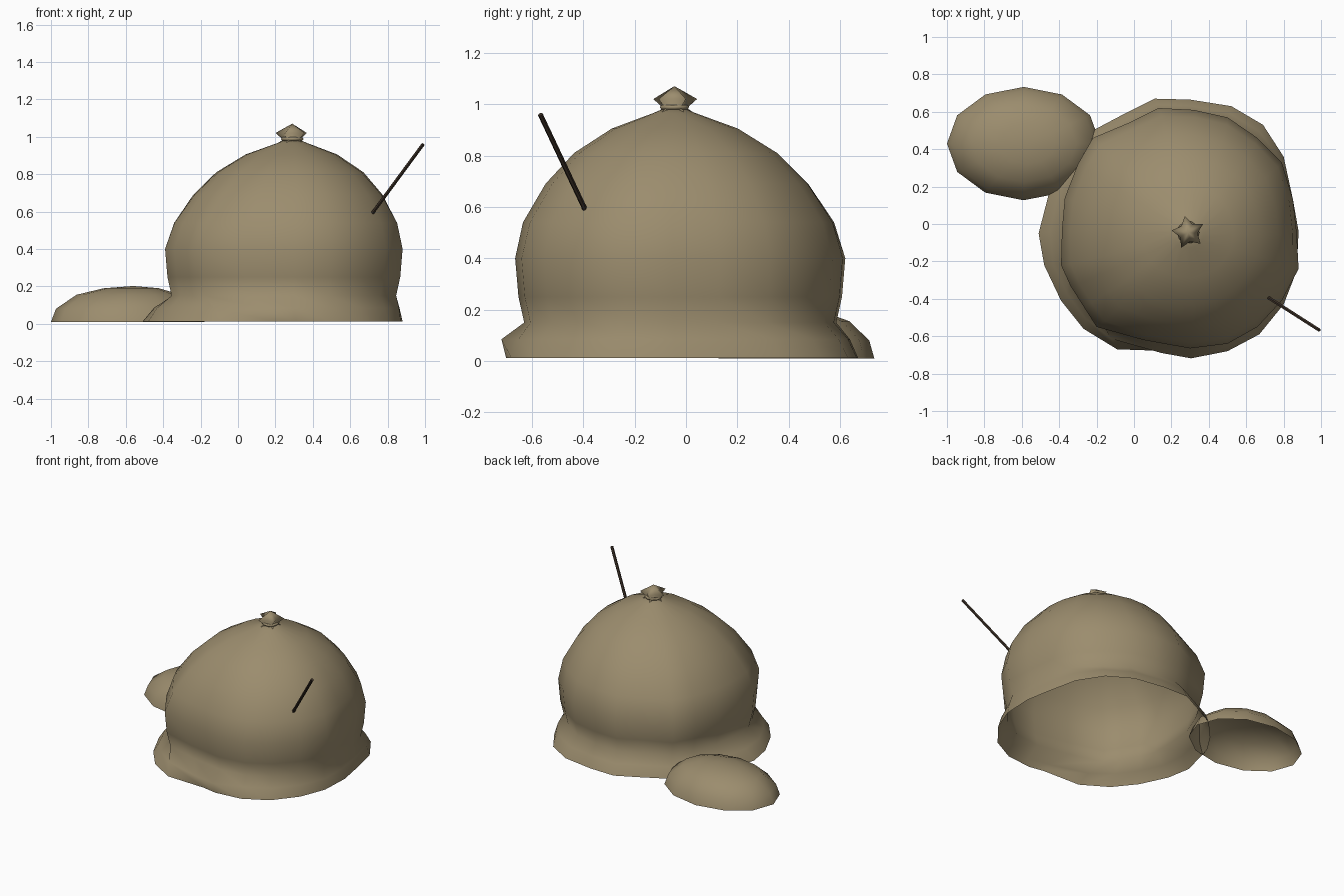
import bpy, bmesh
from math import sin, cos, pi
from mathutils import Vector

if "Cube" in bpy.data.objects:
    bpy.data.objects.remove(bpy.data.objects["Cube"])


def material(name, rgb):
    m = bpy.data.materials.new(name)
    m.diffuse_color = (*rgb, 1)
    m.use_nodes = True
    m.node_tree.nodes["Principled BSDF"].inputs["Base Color"].default_value = m.diffuse_color
    return m


STRAW = material("straw", (0.33, 0.265, 0.155))
WOOD = material("dark_wood", (0.045, 0.03, 0.02))


def loft(name, rings, mat, tip=None, smooth=True):
    """Skin a list of equal-length closed rings, optionally closed by a tip."""
    bm = bmesh.new()
    loops = [[bm.verts.new(p) for p in r] for r in rings]
    n = len(rings[0])
    for a, b in zip(loops, loops[1:]):
        for i in range(n):
            j = (i + 1) % n
            bm.faces.new((a[i], a[j], b[j], b[i]))
    if tip is not None:
        t = bm.verts.new(tip)
        for i in range(n):
            bm.faces.new((loops[-1][i], loops[-1][(i + 1) % n], t))
    bmesh.ops.recalc_face_normals(bm, faces=bm.faces)
    me = bpy.data.meshes.new(name)
    bm.to_mesh(me)
    bm.free()
    for f in me.polygons:
        f.use_smooth = smooth
    me.materials.append(mat)
    ob = bpy.data.objects.new(name, me)
    bpy.context.collection.objects.link(ob)
    return ob


# Uneven plan outlines, clockwise: the dome at its widest, and the skirt hem
dome = [(-.39, -.22), (-.385, -.03), (-.37, .14), (-.30, .32), (-.22, .46), (-.03, .54),
        (.13, .62), (.32, .61), (.50, .57), (.66, .46), (.79, .33), (.85, .13), (.87, -.05),
        (.88, -.24), (.79, -.41), (.66, -.55), (.50, -.64), (.30, -.665), (.05, -.62),
        (-.20, -.55), (-.27, -.44), (-.34, -.33)]
hem = [(-.48, -.22), (-.51, -.05), (-.44, .22), (-.35, .36), (-.22, .50), (-.05, .59),
       (.11, .67), (.30, .665), (.52, .63), (.69, .53), (.80, .36), (.85, .13), (.88, -.04),
       (.87, -.25), (.80, -.43), (.67, -.59), (.50, -.68), (.31, -.70), (.20, -.68),
       (-.09, -.67), (-.27, -.56), (-.39, -.41)]
base_c, top_c = Vector((.25, -.02)), Vector((.29, -.045))


def dome_ring(scale, z, roundness=0):
    c = base_c.lerp(top_c, max(0, (z - .4) / .56))
    ring = []
    for p in dome:
        d = Vector(p) - base_c
        d = d.lerp(d.normalized() * .64, roundness)
        q = c + d * scale
        ring.append((q.x, q.y, z))
    return ring


# Domed heap with flared skirt, open underneath
neck = dome_ring(.945, .15)
hem_ring = [(x, y, .012) for x, y in hem]
mid = []
for i, (a, b) in enumerate(zip(neck, hem_ring)):
    p = Vector(a).lerp(Vector(b), .62)
    p.z = .085
    if i in (17, 18):
        p.y -= .045
    mid.append(p)
rings = [hem_ring, mid, neck, dome_ring(.98, .25), dome_ring(1, .4),
         dome_ring(.945, .54, .2), dome_ring(.80, .69, .4), dome_ring(.62, .81, .6),
         dome_ring(.385, .905, .8), dome_ring(.13, .965, 1)]
loft("heap", rings, STRAW, (top_c.x, top_c.y, 1.0))


# Gathered star-shaped knot on the crown
def star(r_out, r_in, z):
    out = []
    for i in range(10):
        a = pi / 2 + .2 + i * pi / 5
        r = r_in if i % 2 else r_out
        out.append((top_c.x + r * cos(a), top_c.y + r * sin(a), z))
    return out


loft("top_knot", [star(.085, .06, .96), star(.05, .04, .985), star(.09, .05, 1.02)],
     STRAW, (top_c.x, top_c.y, 1.07))

# Cord round the knot
bpy.ops.mesh.primitive_torus_add(major_segments=10, minor_segments=5, major_radius=.05,
                                 minor_radius=.01, location=(top_c.x, top_c.y, .988))
cord = bpy.context.object
cord.name = "knot_cord"
cord.data.materials.append(STRAW)
bpy.ops.object.shade_smooth()

# Low mound beside the heap, open underneath
mound = []
for z, s, dx in ((.01, 1, 0), (.08, .935, 0), (.155, .68, .005), (.19, .36, .02)):
    mound.append([(-.59 + dx + .41 * s * cos(k * pi / 6), .43 + .303 * s * sin(k * pi / 6), z)
                  for k in range(12)])
loft("side_mound", mound, STRAW, (-.56, .43, .202))

# Thin stick poking out of the front right
a, b = Vector((.71, -.388, .58)), Vector((.99, -.567, .96))
d = b - a
bpy.ops.mesh.primitive_cylinder_add(vertices=6, radius=.01, depth=d.length, location=(a + b) / 2,
                                    rotation=d.to_track_quat('Z', 'Y').to_euler())
stick = bpy.context.object
stick.name = "stick"
stick.data.materials.append(WOOD)
